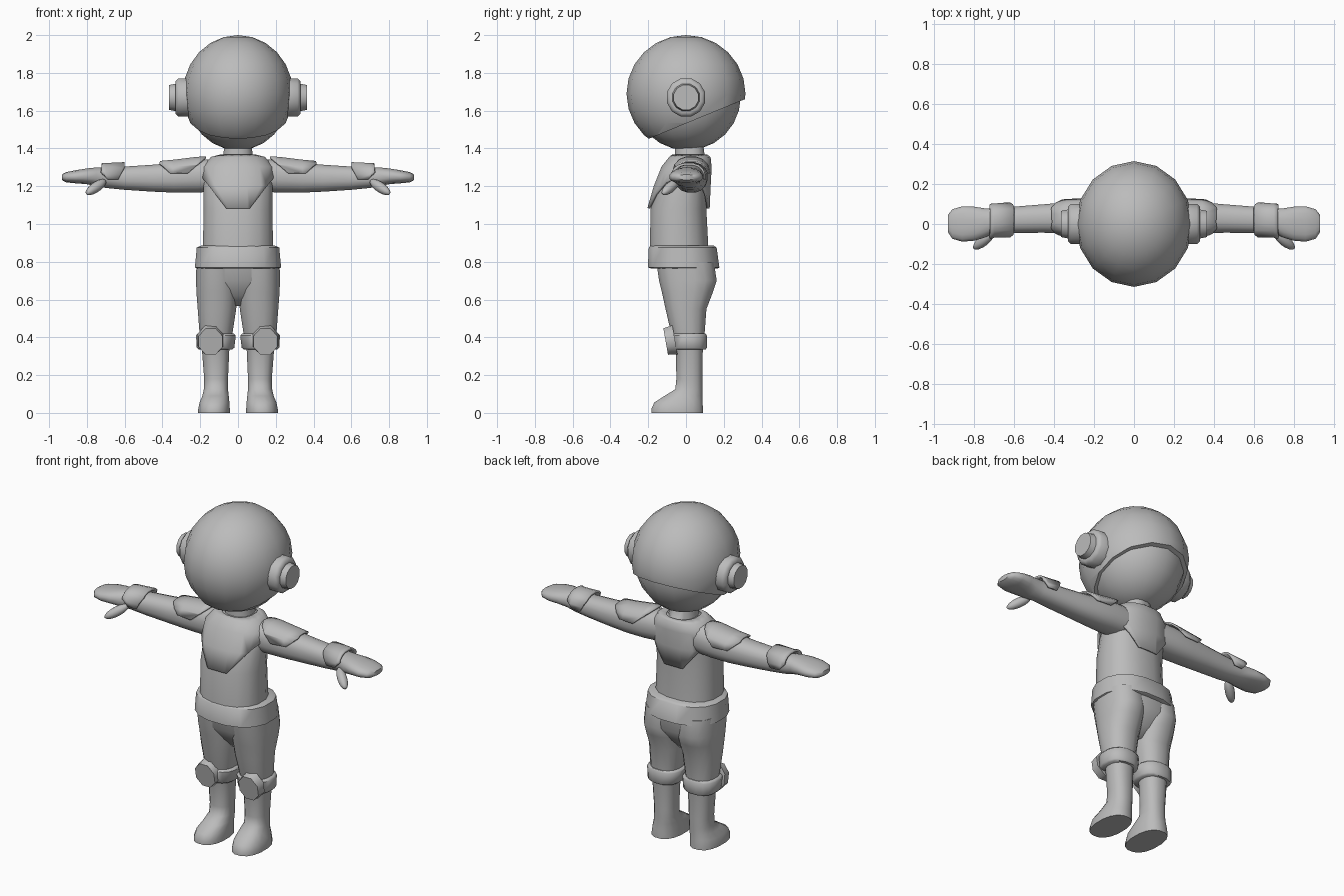
import bpy, bmesh
from math import cos, sin, pi, radians
from mathutils import Matrix, Vector

if "Cube" in bpy.data.objects:
    bpy.data.objects.remove(bpy.data.objects["Cube"], do_unlink=True)

grey = bpy.data.materials.new("plain grey")
grey.use_nodes = True
grey.diffuse_color = (0.5, 0.5, 0.5, 1)
grey.node_tree.nodes["Principled BSDF"].inputs["Base Color"].default_value = grey.diffuse_color


def finish(name, bm, angle=50, mirror=False, thick=0):
    """Turn a bmesh into a smooth, optionally mirrored and thickened object."""
    bmesh.ops.recalc_face_normals(bm, faces=bm.faces)
    me = bpy.data.meshes.new(name)
    bm.to_mesh(me)
    bm.free()
    me.materials.append(grey)
    me.shade_smooth()
    me.set_sharp_from_angle(angle=radians(angle))
    ob = bpy.data.objects.new(name, me)
    bpy.context.collection.objects.link(ob)
    if thick:
        mod = ob.modifiers.new("thickness", 'SOLIDIFY')
        mod.thickness, mod.offset = thick, 0
    if mirror:
        mod = ob.modifiers.new("other side", 'MIRROR')
        mod.use_mirror_merge = False
    return ob


def loft(rings, axis='z', n=16, power=0.85, caps=True, grow=0):
    """Rings are (position, low a, high a, low b, high b): a,b = x,y on z; y,z on x."""
    bm = bmesh.new()
    loops = []
    for p, a0, a1, b0, b1 in rings:
        loop = []
        for i in range(n):
            t = 2 * pi * (i + 0.5) / n
            c, s = cos(t), sin(t)
            c = abs(c) ** power * (1 if c > 0 else -1)
            s = abs(s) ** power * (1 if s > 0 else -1)
            a = (a0 + a1) / 2 + c * ((a1 - a0) / 2 + grow)
            b = (b0 + b1) / 2 + s * ((b1 - b0) / 2 + grow)
            loop.append(bm.verts.new((a, b, p) if axis == 'z' else (p, a, b)))
        loops.append(loop)
    for lo, hi in zip(loops, loops[1:]):
        for i in range(n):
            j = (i + 1) % n
            bm.faces.new((lo[i], lo[j], hi[j], hi[i]))
    if caps:
        bm.faces.new(loops[0])
        bm.faces.new(loops[-1])
    return bm


def trim(bm, *lines):
    """Keep what lies left of each directed line (x, z) -> (x, z) in the front plane."""
    for x0, z0, x1, z1 in lines:
        bmesh.ops.bisect_plane(bm, geom=bm.verts[:] + bm.edges[:] + bm.faces[:],
                               plane_co=(x0, 0, z0), plane_no=(z1 - z0, 0, x0 - x1),
                               clear_outer=True)
    return bm


def ball(size, centre):
    bm = bmesh.new()
    bmesh.ops.create_uvsphere(bm, u_segments=16, v_segments=12, radius=1)
    bmesh.ops.transform(bm, verts=bm.verts,
                        matrix=Matrix.Translation(centre) @ Matrix.Diagonal((*size, 1)))
    return bm


# Helmet: a dome with a slanted rim over a smaller lower shell
dome = ball((0.292, 0.315, 0.31), (0, 0, 1.69))
bmesh.ops.bisect_plane(dome, geom=dome.verts[:] + dome.edges[:] + dome.faces[:],
                       plane_co=(0, 0.31, 1.66), plane_no=(0, 0.21, -0.51), clear_outer=True)
bmesh.ops.holes_fill(dome, edges=dome.edges)
finish("helmet_dome", dome)
finish("helmet_lower", ball((0.27, 0.285, 0.285), (0, 0.005, 1.675)))
finish("ear_discs", loft([(0.25, -0.105, 0.105, 1.565, 1.775), (0.315, -0.105, 0.105, 1.565, 1.775),
                          (0.33, -0.09, 0.09, 1.58, 1.76), (0.331, -0.075, 0.075, 1.595, 1.745),
                          (0.365, -0.068, 0.068, 1.602, 1.738)],
                         'x', 12, 1), 60, True)

# Torso and neck
torso = [(0.8, -0.19, 0.19, -0.195, 0.125), (1.08, -0.185, 0.185, -0.19, 0.11),
         (1.2, -0.185, 0.185, -0.155, 0.115), (1.3, -0.175, 0.175, -0.115, 0.12),
         (1.35, -0.13, 0.13, -0.075, 0.115), (1.362, -0.08, 0.08, -0.06, 0.1),
         (1.44, -0.07, 0.07, -0.06, 0.09)]
finish("torso", loft(torso))
bib = trim(loft(torso[1:6], caps=False, grow=0.012),
           (-0.06, 1.083, 0.06, 1.083), (0.06, 1.08, 0.19, 1.25), (-0.19, 1.25, -0.06, 1.08))
finish("chest_harness", bib, thick=0.012)
finish("belt", loft([(0.765, -0.222, 0.222, -0.19, 0.17), (0.77, -0.232, 0.232, -0.205, 0.18),
                     (0.875, -0.222, 0.222, -0.2, 0.165), (0.885, -0.2, 0.2, -0.19, 0.15)]))

# Hips and legs, with the boots drawn out of the lower rings
finish("hips", loft([(0.82, -0.215, 0.215, -0.16, 0.155), (0.7, -0.21, 0.21, -0.145, 0.155),
                     (0.62, -0.15, 0.15, -0.09, 0.1), (0.565, -0.04, 0.04, -0.04, 0.05)]))
leg = [(0.8, 0, 0.222, -0.16, 0.15), (0.7, 0, 0.224, -0.145, 0.165),
       (0.64, 0, 0.222, -0.13, 0.145), (0.55, 0.008, 0.215, -0.11, 0.11),
       (0.42, 0.028, 0.205, -0.08, 0.1), (0.33, 0.045, 0.192, -0.055, 0.09),
       (0.18, 0.052, 0.18, -0.052, 0.088), (0.125, 0.052, 0.182, -0.058, 0.088),
       (0.09, 0.048, 0.19, -0.115, 0.088), (0.055, 0.044, 0.205, -0.17, 0.09),
       (0.02, 0.042, 0.212, -0.186, 0.092), (0, 0.042, 0.212, -0.186, 0.092)]
finish("legs", loft(leg), mirror=True)
finish("knee_straps", loft([(0.335, 0.03, 0.21, -0.075, 0.105), (0.345, 0.018, 0.22, -0.085, 0.112),
                            (0.41, 0.01, 0.224, -0.09, 0.112), (0.42, 0.02, 0.214, -0.08, 0.105)]),
       mirror=True)
pad = bmesh.new()
bmesh.ops.create_cone(pad, cap_ends=True, segments=8, radius1=0.075, radius2=0.068, depth=0.05,
                      matrix=Matrix.Translation((0.145, -0.083, 0.382))
                      @ Matrix.Rotation(radians(100), 4, 'X')
                      @ Matrix.Diagonal((1, 1.13, 1, 1)) @ Matrix.Rotation(pi / 8, 4, 'Z'))
finish("knee_pads", pad, mirror=True)

# Arms and mitten hands
arm = [(0.12, -0.06, 0.11, 1.17, 1.345), (0.22, -0.06, 0.115, 1.165, 1.34),
       (0.34, -0.05, 0.11, 1.165, 1.325), (0.45, -0.045, 0.1, 1.17, 1.315),
       (0.6, -0.045, 0.088, 1.18, 1.305), (0.7, -0.045, 0.08, 1.19, 1.3),
       (0.75, -0.07, 0.08, 1.2, 1.3), (0.8, -0.085, 0.088, 1.21, 1.295),
       (0.86, -0.09, 0.09, 1.215, 1.285), (0.91, -0.075, 0.075, 1.22, 1.275),
       (0.933, -0.04, 0.045, 1.233, 1.262)]
finish("arms", loft(arm, 'x'), mirror=True)
thumb = ball((0.075, 0.027, 0.027), (0, 0, 0))
turn = Vector((0.08, -0.065, -0.055)).to_track_quat('X', 'Z').to_matrix().to_4x4()
bmesh.ops.transform(thumb, verts=thumb.verts, matrix=Matrix.Translation((0.752, -0.082, 1.195)) @ turn)
finish("thumbs", thumb, mirror=True)

# Armour plates wrapped over the shoulders and wrists
shoulder = trim(loft(arm[:5], 'x', caps=False, grow=0.012), (0.18, 1.268, 0.4, 1.268),
                (0.355, 1.265, 0.415, 1.32), (0.415, 1.32, 0.4, 1.36),
                (0.19, 1.335, 0.27, 1.265))
finish("shoulder_plates", shoulder, mirror=True, thick=0.01)
wrist = trim(loft(arm[4:7], 'x', caps=False, grow=0.018), (0.6, 1.235, 0.75, 1.235),
             (0.69, 1.235, 0.725, 1.275), (0.725, 1.27, 0.72, 1.33),
             (0.601, 1.3, 0.635, 1.235))
finish("wrist_plates", wrist, mirror=True, thick=0.012)
